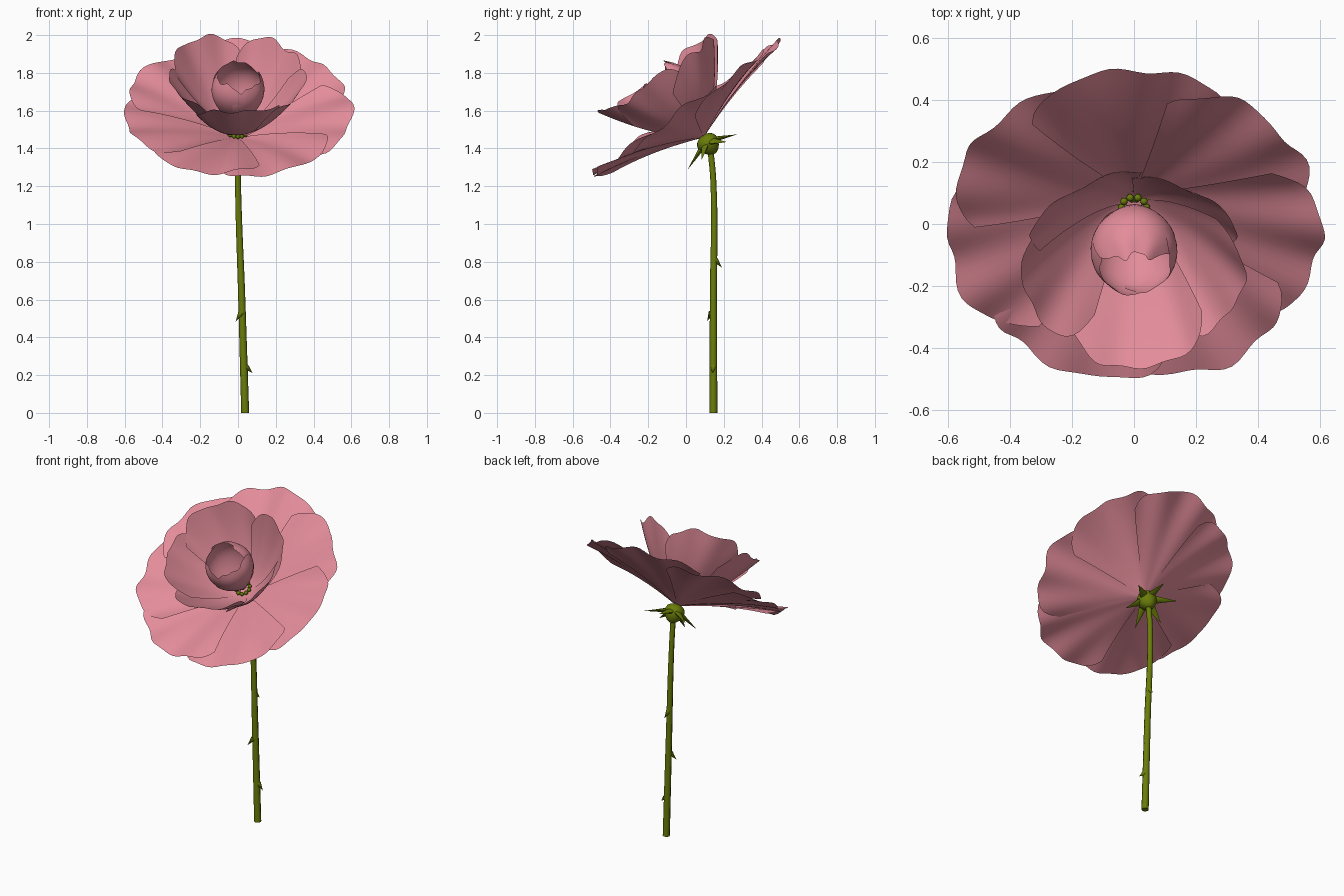
import bpy, bmesh, math, random
from mathutils import Matrix, Vector

random.seed(4)
if "Cube" in bpy.data.objects:
    bpy.data.objects.remove(bpy.data.objects["Cube"])


def material(name, color):
    m = bpy.data.materials.new(name)
    m.use_nodes = True
    m.diffuse_color = color
    m.node_tree.nodes["Principled BSDF"].inputs["Base Color"].default_value = color
    return m


pink = material("petal pink", (0.77, 0.265, 0.325, 1))
green = material("stem green", (0.145, 0.205, 0.003, 1))

# The flower head is tipped forward about its base
head = Matrix.Translation((0, 0.1, 1.45)) @ Matrix.Rotation(math.radians(35.4), 4, "X")


def finish(bm, name, mat, matrix=Matrix(), angle=60):
    mesh = bpy.data.meshes.new(name)
    bm.to_mesh(mesh)
    bm.free()
    mesh.materials.append(mat)
    obj = bpy.data.objects.new(name, mesh)
    bpy.context.collection.objects.link(obj)
    obj.matrix_world = matrix
    bpy.ops.object.select_all(action="DESELECT")
    obj.select_set(True)
    bpy.context.view_layer.objects.active = obj
    bpy.ops.object.shade_smooth_by_angle(angle=math.radians(angle))
    return obj


def petal(name, profile, centre, half, length=1.0, drop=0.18, lift=0.02, ruffle=0.012):
    """A sector of a turned profile with a rounded, ruffled outer edge."""
    bm = bmesh.new()
    cols, rows = 28, 14
    p1, p2, p3 = (random.uniform(0, math.tau) for _ in range(3))
    grid = []
    for j in range(rows + 1):
        v = 0.04 + 0.96 * j / rows
        line = []
        for i in range(cols + 1):
            u = 2 * i / cols - 1
            wave = math.sin(7 * u + p1) + 0.6 * math.sin(13 * u + p2)
            t = v * length * (1 - drop * abs(u) ** 4) + 0.014 * wave * v ** 6
            rho, h = profile(t)
            h += lift * u * v + ruffle * v ** 3 * math.sin(9 * u + p3)
            h += 0.5 * ruffle * v * math.cos(5 * u + p2)
            a = math.radians(centre + half * u)
            line.append(bm.verts.new((rho * math.cos(a), rho * math.sin(a), h)))
        grid.append(line)
    for j in range(rows):
        for i in range(cols):
            bm.faces.new((grid[j][i], grid[j + 1][i], grid[j + 1][i + 1], grid[j][i + 1]))
    bmesh.ops.recalc_face_normals(bm, faces=bm.faces)
    if sum(f.normal.z for f in bm.faces) < 0:
        bmesh.ops.reverse_faces(bm, faces=bm.faces)
    return finish(bm, name, pink, head)


def outer_profile(t):
    return 0.605 * t, 0.01 + 0.26 * t - 0.08 * t * t


def cup_profile(t):
    return 0.37 * t ** 0.85, 0.05 + 0.38 * t ** 1.4


def bud_profile(t):
    return 0.14 * max(math.sin(math.pi * 0.84 * t ** 1.3), 0) ** 0.85, 0.06 + 0.39 * t


# Wide outer petals
for k, size in enumerate((1.03, 1.01, 1.0, 1.0, 1.01, 1.0, 1.0)):
    petal(f"outer_petal_{k + 1}", outer_profile, 92 + k * 360 / 7, 37, size)

# Raised cup of inner petals
cup = ((46, 0.97), (130, 1.01), (198, 0.98), (270, 1.02), (338, 0.97))
for k, (centre, size) in enumerate(cup):
    petal(f"inner_petal_{k + 1}", cup_profile, centre, 46, size, drop=0.22)

# Closed bud: tall back petal, lower front pair
for k, size in enumerate((1.0, 0.9, 0.87)):
    petal(f"bud_petal_{k + 1}", bud_profile, 90 + 120 * k, 72, size,
          drop=0.12, lift=0.008, ruffle=0.004)

# Two rings of beads around the bud
bm = bmesh.new()
for count, radius, height in ((16, 0.056, 0.054), (10, 0.04, 0.08)):
    for k in range(count):
        a = math.tau * k / count
        spot = Vector((radius * math.cos(a), radius * math.sin(a), height))
        bmesh.ops.create_icosphere(bm, subdivisions=2, radius=0.012,
                                   matrix=Matrix.Translation(spot))
finish(bm, "stamen_beads", green, head)


# Rounded base behind the petals, narrowing towards the stem
bm = bmesh.new()
bmesh.ops.create_uvsphere(bm, u_segments=16, v_segments=10, radius=0.058)
for vert in bm.verts:
    vert.co.xy *= 1 + 4 * vert.co.z
    vert.co.z -= 0.036
finish(bm, "flower_base", green, head)


def spike(name, base, tip, radius, flat=1.0, matrix=Matrix()):
    base, tip = Vector(base), Vector(tip)
    way = tip - base
    bm = bmesh.new()
    place = (Matrix.Translation((base + tip) / 2)
             @ way.to_track_quat("Z", "Y").to_matrix().to_4x4()
             @ Matrix.Diagonal((1, flat, 1, 1)))
    bmesh.ops.create_cone(bm, cap_ends=True, segments=8, radius1=radius, radius2=0,
                          depth=way.length, matrix=place)
    return finish(bm, name, green, matrix)


# Pointed sepals
for k in range(6):
    a = math.radians(90 + 60 * k)
    c, s = math.cos(a), math.sin(a)
    reach = 0.155 + 0.015 * (k % 2)
    spike(f"sepal_{k + 1}", (0.03 * c, 0.03 * s, -0.025),
          (reach * c, reach * s, -0.08), 0.03, 0.5, head)

# Tapered stem bending into the flower base
curve = bpy.data.curves.new("stem", "CURVE")
curve.dimensions = "3D"
curve.bevel_depth = 0.021
curve.bevel_resolution = 2
curve.use_fill_caps = True
path = (((0.038, 0.145, 0), 1.0), ((0.02, 0.145, 0.6), 0.9),
        ((0, 0.145, 1.22), 0.75), ((0, 0.128, 1.41), 0.75))
spline = curve.splines.new("BEZIER")
spline.bezier_points.add(len(path) - 1)
for point, (co, radius) in zip(spline.bezier_points, path):
    point.co = co
    point.radius = radius
    point.handle_left_type = point.handle_right_type = "AUTO"
curve.materials.append(green)
stem = bpy.data.objects.new("stem", curve)
bpy.context.collection.objects.link(stem)

# Thorns hooked along the stem
spike("thorn_low", (0.042, 0.145, 0.245), (0.078, 0.14, 0.21), 0.016)
spike("thorn_middle", (0.016, 0.135, 0.53), (-0.012, 0.112, 0.485), 0.016)
spike("thorn_high", (0.013, 0.155, 0.81), (0.02, 0.19, 0.77), 0.016)
